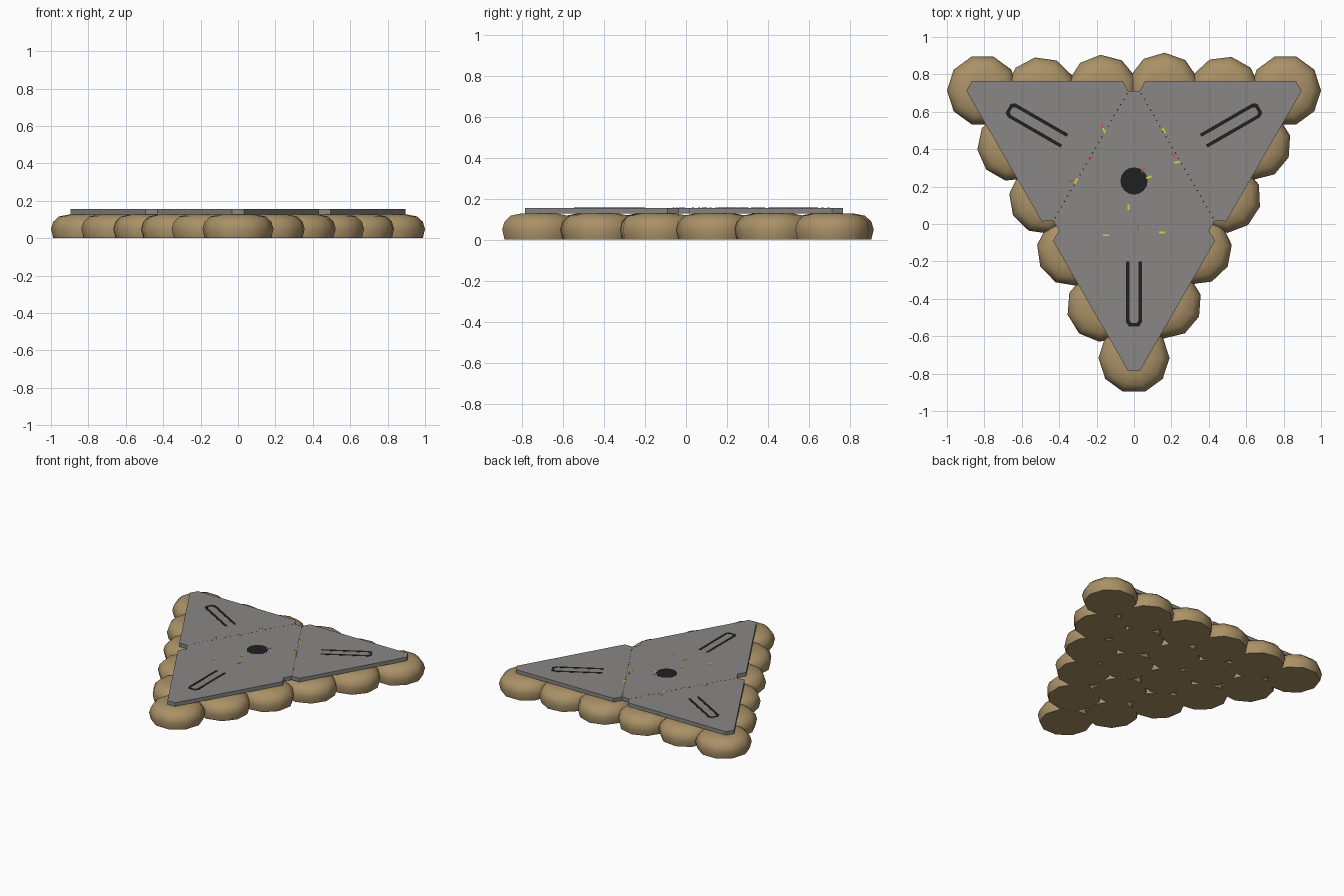
import bpy, bmesh, math, random
from mathutils import Matrix, Vector

if "Cube" in bpy.data.objects:
    bpy.data.objects.remove(bpy.data.objects["Cube"])

random.seed(4)
CY = 0.23                  # plate centre in y
Z0, Z1 = 0.127, 0.155      # plate bottom and top


def mat(name, col):
    m = bpy.data.materials.new(name)
    m.diffuse_color = (*col, 1)
    m.use_nodes = True
    m.node_tree.nodes["Principled BSDF"].inputs["Base Color"].default_value = m.diffuse_color
    return m


TAN = mat("sack tan", (0.40, 0.285, 0.135))
GREY = mat("plate grey", (0.25, 0.245, 0.24))
BLACK = mat("slot black", (0.014, 0.014, 0.014))
YELLOW = mat("wire yellow", (0.75, 0.70, 0.02))
RED = mat("wire red", (0.60, 0.08, 0.08))


def finish(bm, name, material):
    bmesh.ops.recalc_face_normals(bm, faces=bm.faces)
    me = bpy.data.meshes.new(name)
    bm.to_mesh(me)
    bm.free()
    me.materials.append(material)
    ob = bpy.data.objects.new(name, me)
    bpy.context.collection.objects.link(ob)
    return ob


def prism(bm, pts, z0, z1):
    """Extrude a flat outline given around the plate centre."""
    f = bm.faces.new([bm.verts.new((x, y + CY, z0)) for x, y in pts])
    top = bmesh.ops.extrude_face_region(bm, geom=[f])["geom"]
    bmesh.ops.translate(bm, vec=(0, 0, z1 - z0),
                        verts=[v for v in top if isinstance(v, bmesh.types.BMVert)])


def turn(pts, deg):
    c, s = math.cos(math.radians(deg)), math.sin(math.radians(deg))
    return [(x * c - y * s, x * s + y * c) for x, y in pts]


def box(cx, cy, w, h, deg=0):
    return [(x + cx, y + cy) for x, y in
            turn([(-w/2, -h/2), (w/2, -h/2), (w/2, h/2), (-w/2, h/2)], deg)]


# Flattened round sacks, six rows forming a triangle
PROFILE = [(0.178, 0.0), (0.19, 0.05), (0.178, 0.088), (0.148, 0.116), (0.09, 0.128)]
SIDES = 10


def sack(name, x, y, spin):
    bm = bmesh.new()
    rings = []
    for r, z in PROFILE:
        rings.append([bm.verts.new((x + r * math.cos(spin + i * math.tau / SIDES),
                                    y + r * math.sin(spin + i * math.tau / SIDES), z))
                      for i in range(SIDES)])
    for a, b in zip(rings, rings[1:]):
        for i in range(SIDES):
            j = (i + 1) % SIDES
            bm.faces.new((a[i], a[j], b[j], b[i]))
    bm.faces.new(rings[0])
    bm.faces.new(rings[-1])
    ob = finish(bm, name, TAN)
    bpy.context.view_layer.objects.active = ob
    ob.select_set(True)
    bpy.ops.object.shade_smooth_by_angle(angle=math.radians(40))
    ob.select_set(False)


for row in range(6):
    for k in range(row + 1):
        x = (k - row / 2) * 0.324
        y = -0.716 + row * 0.286
        corner = row == 0 or (row == 5 and k in (0, 5))
        spin = 0.0 if corner else random.uniform(0, 0.6)
        j = 0 if corner else 0.012
        sack(f"sack_{row + 1}_{k + 1}", x + random.uniform(-j, j), y + random.uniform(-j, j), spin)

# Three corner plates with clipped tips and notched edges
half = [(0.03, 0.48), (0.06, 0.535), (0.865, 0.535)]
c60, s60 = 0.5, math.sqrt(3) / 2
corner_outline = half + [(x * c60 + y * s60, x * s60 - y * c60) for x, y in reversed(half)]
for n, deg in enumerate((0, 120, 240)):
    bm = bmesh.new()
    prism(bm, turn(corner_outline, deg), Z0, Z1)
    finish(bm, f"corner_plate_{n + 1}", GREY)

# Central plate joining them
bm = bmesh.new()
middle = []
for deg in (0, 120, 240):
    middle += turn([(0.03, 0.48), (-0.03, 0.48)], deg)
prism(bm, middle, Z0, Z1)
finish(bm, "centre_plate", GREY)

# Black centre hole
bm = bmesh.new()
prism(bm, [(0.073 * math.cos(i * math.tau / 16), 0.073 * math.sin(i * math.tau / 16))
           for i in range(16)], Z1 - 0.002, Z1 + 0.001)
finish(bm, "centre_hole", BLACK)

# U-shaped slot outline on every corner plate
u_shape = [(-0.042, -0.43), (-0.042, -0.755), (-0.028, -0.777), (0.028, -0.777),
           (0.042, -0.755), (0.042, -0.43), (0.024, -0.43), (0.024, -0.745),
           (0.014, -0.759), (-0.014, -0.759), (-0.024, -0.745), (-0.024, -0.43)]
for n, deg in enumerate((0, 120, 240)):
    bm = bmesh.new()
    prism(bm, turn(u_shape, deg), Z1 - 0.002, Z1 + 0.001)
    finish(bm, f"slot_outline_{n + 1}", BLACK)

# Dotted seams on the two rear joints
bm = bmesh.new()
for side in (1, -1):
    for i in range(24):
        t = (i + 0.5) / 24
        prism(bm, box(side * (0.03 + 0.40 * t), 0.48 - 0.69 * t, 0.007, 0.007, side * 30),
              Z1 - 0.002, Z1 + 0.0008)
finish(bm, "seam_dots", BLACK)

# Small wire ends showing through the plates
for name, material, spots in (
        ("yellow_wire_ends", YELLOW, [(0.16, 0.5, 120), (0.23, 0.33, 10), (0.08, 0.25, 20), (-0.16, 0.5, 120),
                                      (-0.31, 0.23, 60), (-0.03, 0.09, 90), (-0.15, -0.06, 0), (0.15, -0.045, 0)]),
        ("red_wire_ends", RED, [(-0.17, 0.52, 90), (-0.23, 0.35, 50), (-0.335, 0.23, 20),
                                (0.05, 0.29, 60), (0.02, -0.02, 90), (0.21, 0.37, 120)])):
    bm = bmesh.new()
    for x, y, deg in spots:
        prism(bm, box(x, y - CY, 0.03, 0.01, deg), Z1 - 0.002, Z1 + 0.0012)
    finish(bm, name, material)
